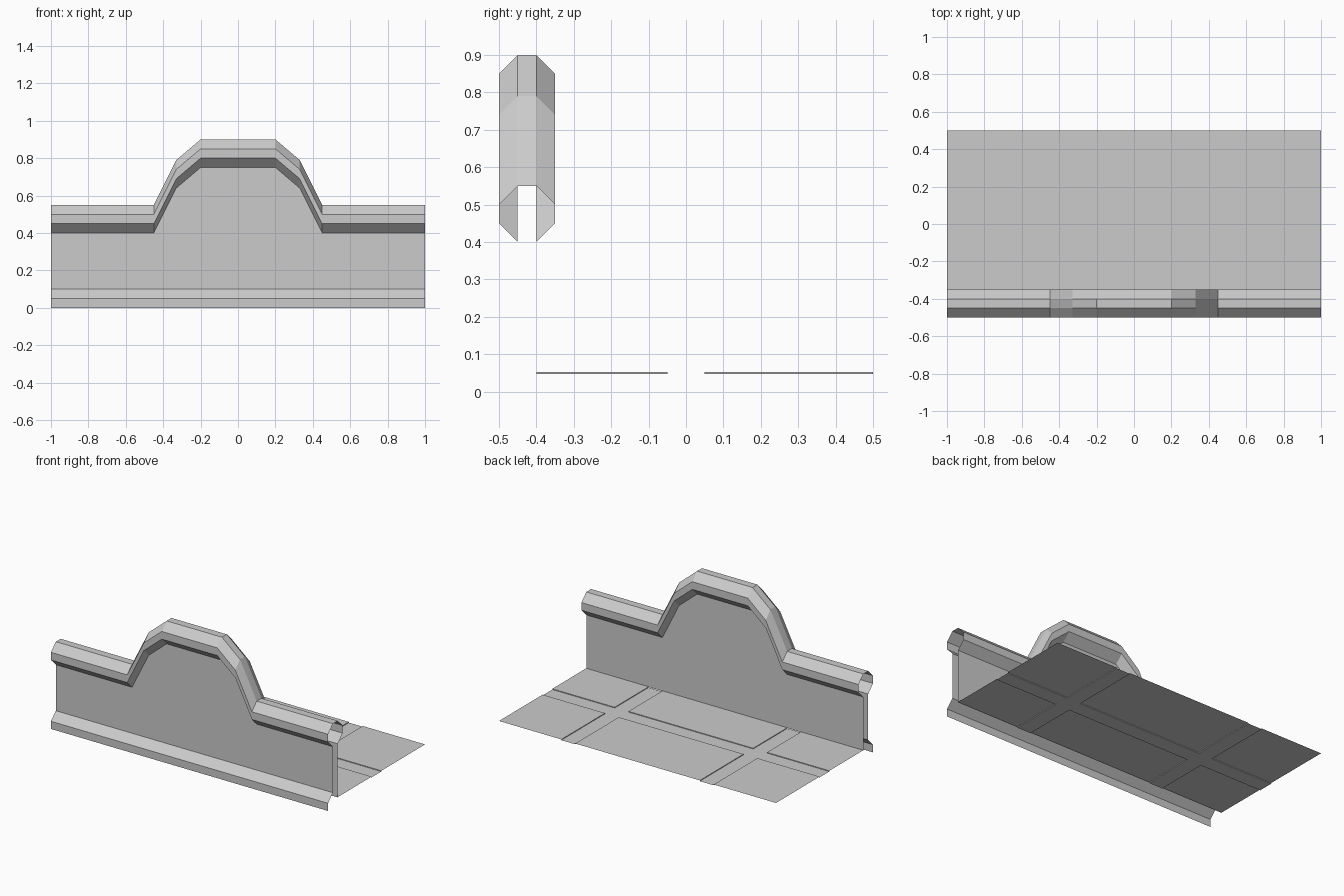
import bpy, bmesh

if "Cube" in bpy.data.objects:
    bpy.data.objects.remove(bpy.data.objects["Cube"])

# Upper outline of the parapet in front view (x, z)
HALF = [(0.2, 0.90), (0.33, 0.79), (0.45, 0.55), (1.0, 0.55)]
OUTLINE = [(-x, z) for x, z in reversed(HALF)] + HALF


def sheet(name, cols, rows, point):
    """Open flat-shaded surface: a quad grid with a point for each (column, row)."""
    bm = bmesh.new()
    grid = [[bm.verts.new(point(c, r)) for r in rows] for c in cols]
    for a, b in zip(grid, grid[1:]):
        for j in range(len(rows) - 1):
            bm.faces.new((a[j], b[j], b[j + 1], a[j + 1]))
    bmesh.ops.remove_doubles(bm, verts=bm.verts, dist=1e-5)
    mesh = bpy.data.meshes.new(name)
    bm.to_mesh(mesh)
    bm.free()
    obj = bpy.data.objects.new(name, mesh)
    bpy.context.collection.objects.link(obj)
    return obj


# Coping: eight-point open-bottomed profile (y, drop) following the outline
COPING = [(-0.45, -0.15), (-0.5, -0.1), (-0.5, -0.05), (-0.45, 0),
          (-0.4, 0), (-0.35, -0.05), (-0.35, -0.1), (-0.4, -0.15)]
sheet("coping", OUTLINE, COPING, lambda c, r: (c[0], r[0], c[1] + r[1]))

# Wall faces, from their base up to the underside of the coping
sheet("wall_front", OUTLINE, [0, 1],
      lambda c, r: (c[0], -0.45, c[1] - 0.15 if r else 0.10))
sheet("wall_back", OUTLINE, [1, 0],
      lambda c, r: (c[0], -0.40, c[1] - 0.15 if r else 0.05))

# Base trim along the front
sheet("base_trim", [-1, 1], [(-0.5, 0), (-0.5, 0.05), (-0.45, 0.10)],
      lambda c, r: (c, r[0], r[1]))


# Floor: raised slabs separated by shallow channels
def doubled(edges):
    """List each band's two ends, marking every second band as a channel."""
    return [(e, i % 2) for i, pair in enumerate(zip(edges, edges[1:])) for e in pair]


sheet("floor", doubled([-1, -0.55, -0.45, 0.45, 0.55, 1]),
      doubled([-0.4, -0.05, 0.05, 0.5]),
      lambda c, r: (c[0], r[0], 0.047 if c[1] or r[1] else 0.052))
